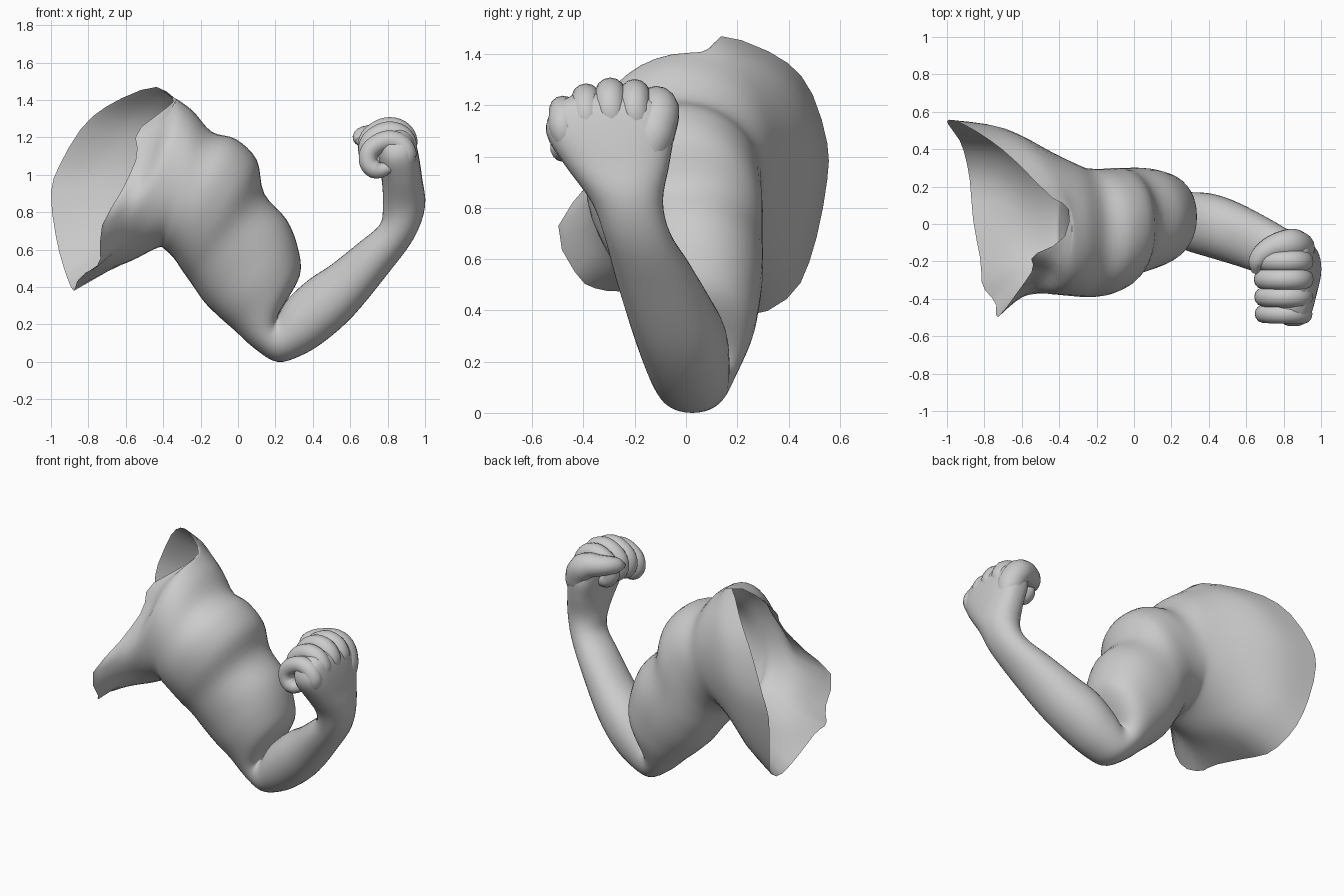
import bpy, bmesh, math
from mathutils import Vector

if "Cube" in bpy.data.objects:
    bpy.data.objects.remove(bpy.data.objects["Cube"])

SIDES, STEPS = 40, 4


def spline(p0, p1, p2, p3, t):
    return 0.5 * (2 * p1 + (p2 - p0) * t + (2 * p0 - 5 * p1 + 4 * p2 - p3) * t * t
                  + (3 * p1 - p0 - 3 * p2 + p3) * t ** 3)


def ring(ax, az, bx, bz, y0, y1, square=0.94):
    """Oval from outer point b round the front to inner point a."""
    out = []
    for i in range(SIDES):
        t = 2 * math.pi * i / SIDES
        c, s = (math.copysign(abs(v) ** square, v) for v in (math.cos(t), math.sin(t)))
        out.append(Vector(((ax + bx) / 2 + (bx - ax) / 2 * c,
                           (y0 + y1) / 2 - (y1 - y0) / 2 * s,
                           (az + bz) / 2 + (bz - az) / 2 * c)))
    return out


def closed_ring(pts):
    pts = [Vector(p) for p in pts]
    n, out = len(pts), []
    for i in range(SIDES):
        f = i * n / SIDES
        k = int(f)
        out.append(spline(pts[k - 1], pts[k], pts[(k + 1) % n], pts[(k + 2) % n], f - k))
    return out


def loft(name, rings):
    bm = bmesh.new()
    rows, n = [], len(rings)
    for k in range(n - 1):
        a, b, c, d = rings[max(k - 1, 0)], rings[k], rings[k + 1], rings[min(k + 2, n - 1)]
        for s in range(STEPS):
            rows.append([spline(a[i], b[i], c[i], d[i], s / STEPS) for i in range(SIDES)])
    rows.append(rings[-1])
    vs = [[bm.verts.new(p) for p in r] for r in rows]
    for r, q in zip(vs, vs[1:]):
        for i in range(SIDES):
            j = (i + 1) % SIDES
            bm.faces.new((r[i], r[j], q[j], q[i]))
    bm.faces.new(vs[-1])
    bmesh.ops.recalc_face_normals(bm, faces=bm.faces)
    me = bpy.data.meshes.new(name)
    bm.to_mesh(me)
    bm.free()
    for p in me.polygons:
        p.use_smooth = True
    ob = bpy.data.objects.new(name, me)
    bpy.context.collection.objects.link(ob)
    return ob


def tube(name, pts, radii):
    cu = bpy.data.curves.new(name, 'CURVE')
    cu.dimensions = '3D'
    cu.bevel_depth, cu.bevel_resolution = 1.0, 5
    cu.resolution_u, cu.use_fill_caps = 6, True
    sp = cu.splines.new('BEZIER')
    sp.bezier_points.add(len(pts) - 1)
    for bp, p, r in zip(sp.bezier_points, pts, radii):
        bp.co, bp.radius = p, r
        bp.handle_left_type = bp.handle_right_type = 'AUTO'
    ob = bpy.data.objects.new(name, cu)
    bpy.context.collection.objects.link(ob)
    bpy.ops.object.select_all(action='DESELECT')
    ob.select_set(True)
    bpy.context.view_layer.objects.active = ob
    bpy.ops.object.convert(target='MESH')
    bpy.ops.object.shade_smooth()


# Open torn edge of chest and back: top, front, bottom, back
torso_edge = [
    (-.35, .08, 1.41), (-.38, -.08, 1.36), (-.54, -.17, 1.23), (-.54, -.24, 1.10),
    (-.62, -.36, .92), (-.73, -.50, .72), (-.74, -.42, .53), (-.81, -.33, .48),
    (-.82, -.20, .47), (-.86, .02, .43), (-.88, .25, .38), (-.92, .42, .47),
    (-.97, .50, .65), (-1.0, .55, .90), (-.95, .55, 1.06), (-.82, .48, 1.27),
    (-.66, .36, 1.39), (-.45, .15, 1.47)]

# Arm sections: inner x,z, outer x,z, front y, back y
sections = [
    (-.57, .54, -.32, 1.40, -.375, .38),   # chest
    (-.43, .61, -.24, 1.34, -.385, .33),   # armpit
    (-.39, .60, -.14, 1.23, -.39, .30),
    (-.34, .55, -.01, 1.19, -.385, .295),  # deltoid
    (-.30, .49, .10, 1.08, -.35, .30),
    (-.25, .42, .14, .90, -.29, .30),
    (-.18, .32, .26, .76, -.25, .30),      # biceps
    (-.10, .24, .32, .61, -.22, .285),
    (-.02, .17, .33, .46, -.18, .26),
    (.09, .07, .23, .28, -.13, .20),       # elbow
    (.21, .00, .22, .26, -.12, .17),
    (.34, .035, .27, .34, -.15, .17),      # forearm
    (.47, .115, .38, .44, -.185, .16),
    (.62, .25, .50, .52, -.225, .11),
    (.80, .47, .65, .64, -.28, .02),
    (.94, .66, .755, .73, -.32, -.06),
    (1.0, .83, .775, .82, -.37, -.09),     # wrist
    (.985, .98, .77, .96, -.475, -.065, .8),
    (.965, 1.11, .75, 1.07, -.545, -.05, .7),   # palm
    (.94, 1.20, .74, 1.17, -.52, -.08, .65),
    (.90, 1.245, .75, 1.22, -.45, -.15, .65)]
edge = closed_ring(torso_edge)
rings = [ring(*s) for s in sections]
# Bowed strip between torn edge and chest
strip = [(a + b) / 2 for a, b in zip(edge, rings[0])]
for p in strip:
    p.y += 0.1 * abs(p.y)
loft("flexed_arm_and_shoulder", [edge, strip] + rings)

# Curled fingers, each ending inside the palm
curl = [(.86, 1.05), (.90, 1.17), (.85, 1.235), (.74, 1.22), (.695, 1.15),
        (.73, 1.09), (.82, 1.10)]
fingers = [("index_finger", -.20, .0, .06), ("middle_finger", -.295, .005, .061),
           ("ring_finger", -.39, -.015, .058), ("little_finger", -.48, -.06, .055)]
for name, y, dz, r in fingers:
    tube(name, [(x, y + (.03 if i == 0 else 0), z + dz) for i, (x, z) in enumerate(curl)],
         [r * .5, r, r, r * .95, r * .9, r * .9, r * .5])

# Thumb folded across the fist
tube("thumb", [(.90, -.17, .90), (.885, -.13, 1.08), (.83, -.11, 1.18),
               (.72, -.14, 1.205), (.66, -.20, 1.20), (.65, -.26, 1.18)],
     [.03, .085, .085, .065, .05, .02])
